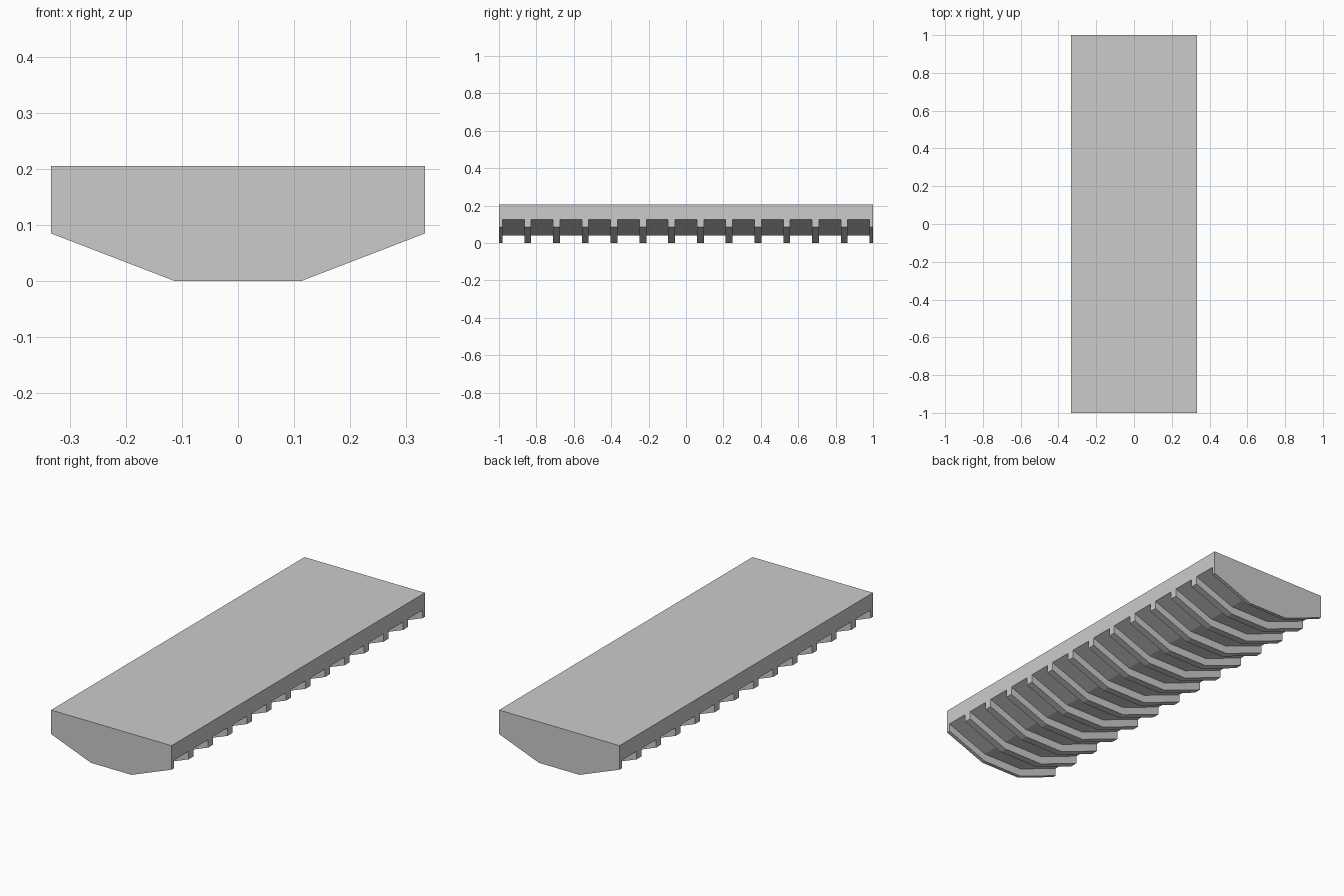
import bpy
import bmesh

if "Cube" in bpy.data.objects:
    bpy.data.objects.remove(bpy.data.objects["Cube"])

HALF_W, FLAT, TOP = 0.333, 0.112, 0.205
SLOTS, RIB = 13, 0.037
PITCH = 2.0 / SLOTS
RECESS = 0.04


def lower_points(bm, y, lift):
    """Underside of the section: two raised ends and a flat middle."""
    pts = [(-HALF_W, 0.085), (-FLAT, 0), (FLAT, 0), (HALF_W, 0.085)]
    return [bm.verts.new((x, y, z + lift)) for x, z in pts]


# Stations along the length: rib, slot, rib, ... with half ribs at both ends
stations = [(-1.0, 0)]
for i in range(SLOTS):
    start = -1 + i * PITCH + RIB / 2
    end = -1 + (i + 1) * PITCH - RIB / 2
    stations += [(start, 0), (start, RECESS), (end, RECESS), (end, 0)]
stations.append((1.0, 0))

bm = bmesh.new()
rows = [lower_points(bm, y, lift) for y, lift in stations]

# Ribbed underside and slot walls
for a, b in zip(rows, rows[1:]):
    for j in range(3):
        bm.faces.new((a[j], a[j + 1], b[j + 1], b[j]))

# Flat top, notched sides and solid ends
fl, fr, br, bl = [bm.verts.new((x, y, TOP)) for x, y in
                  ((-HALF_W, -1), (HALF_W, -1), (HALF_W, 1), (-HALF_W, 1))]
bm.faces.new((fl, fr, br, bl))
bm.faces.new([r[0] for r in rows] + [bl, fl])
bm.faces.new([r[3] for r in rows] + [br, fr])
bm.faces.new(rows[0] + [fr, fl])
bm.faces.new(rows[-1] + [br, bl])
bmesh.ops.recalc_face_normals(bm, faces=bm.faces)

mesh = bpy.data.meshes.new("ribbed_slab")
bm.to_mesh(mesh)
bm.free()
slab = bpy.data.objects.new("ribbed_slab", mesh)
bpy.context.collection.objects.link(slab)
